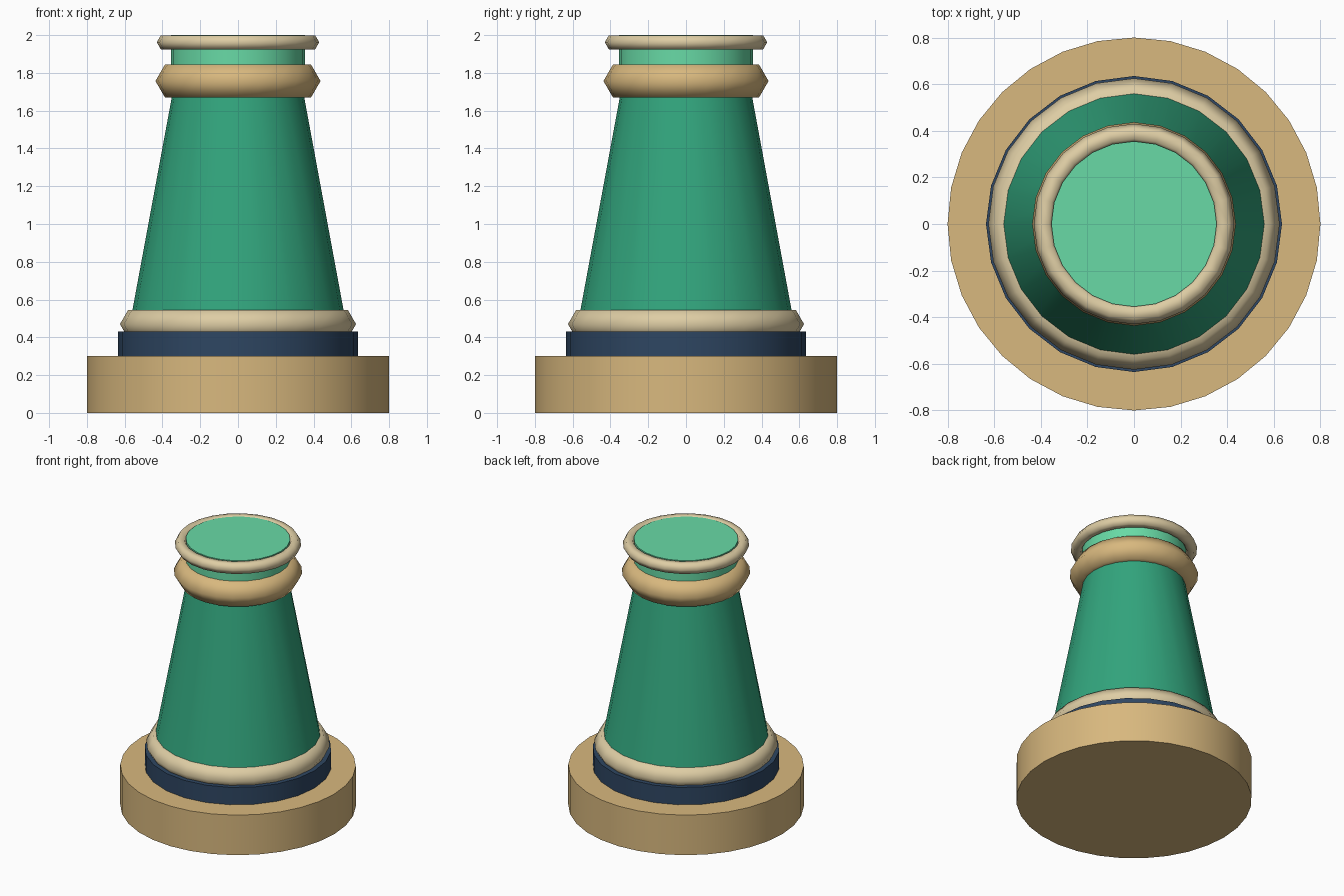
import bpy, math

if "Cube" in bpy.data.objects:
    bpy.data.objects.remove(bpy.data.objects["Cube"])


def srgb(r, g, b):
    def lin(c):
        c /= 255
        return c / 12.92 if c <= 0.04045 else ((c + 0.055) / 1.055) ** 2.4
    return (lin(r), lin(g), lin(b), 1)


def material(name, rgb):
    m = bpy.data.materials.new(name)
    m.diffuse_color = srgb(*rgb)
    m.use_nodes = True
    m.node_tree.nodes["Principled BSDF"].inputs["Base Color"].default_value = m.diffuse_color
    return m


GOLD = material("gold", (216, 184, 126))
CREAM = material("cream", (222, 205, 164))
NAVY = material("navy", (46, 70, 98))
GREEN = material("green", (50, 165, 125))
MINT = material("mint", (104, 218, 166))


def finish(name, mat, angle):
    ob = bpy.context.object
    ob.name = name
    ob.data.materials.append(mat)
    bpy.ops.object.shade_smooth_by_angle(angle=math.radians(angle))


def frustum(name, mat, z0, z1, r0, r1, sides=24):
    bpy.ops.mesh.primitive_cone_add(vertices=sides, radius1=r0, radius2=r1,
                                    depth=z1 - z0, location=(0, 0, (z0 + z1) / 2))
    finish(name, mat, 40)


def ring(name, mat, z, major, minor, sides=24):
    bpy.ops.mesh.primitive_torus_add(major_radius=major, minor_radius=minor,
                                     major_segments=sides, minor_segments=6,
                                     location=(0, 0, z))
    finish(name, mat, 65)


# Stepped foot
frustum("base", GOLD, 0, 0.30, 0.80, 0.80, 32)
frustum("plinth", NAVY, 0.30, 0.43, 0.635, 0.635)
ring("lower_ring", CREAM, 0.47, 0.54, 0.085)

# Tapered body
frustum("body", GREEN, 0.43, 1.755, 0.58, 0.335)

# Collar, neck and rim
ring("collar", GOLD, 1.757, 0.335, 0.102)
frustum("neck", MINT, 1.755, 2.0, 0.355, 0.355)
ring("rim", CREAM, 1.962, 0.387, 0.043)
